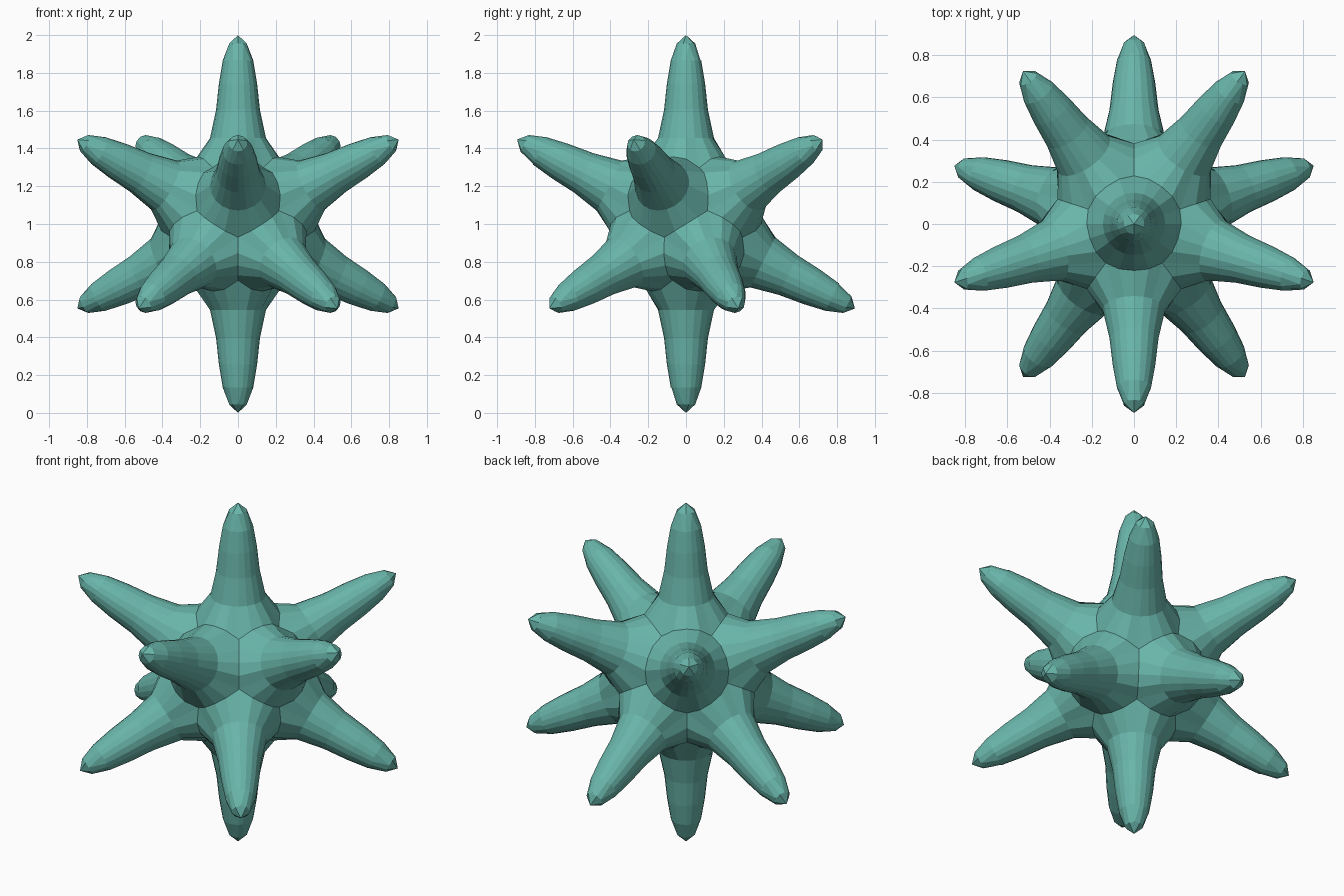
import bpy
import bmesh
from math import sin, cos, atan, radians, sqrt
from mathutils import Vector, Matrix

cube = bpy.data.objects.get("Cube")
if cube:
    bpy.data.objects.remove(cube, do_unlink=True)

SIDES = 20
GOLDEN = (1 + sqrt(5)) / 2

# Teal skin
teal = bpy.data.materials.new("teal")
teal.use_nodes = True
colour = (0.14, 0.46, 0.40, 1)
teal.diffuse_color = colour
teal.node_tree.nodes["Principled BSDF"].inputs["Base Color"].default_value = colour

# Spike axes: two poles and two staggered rings of five
tilt = atan(0.5)
axes = [Vector((0, 0, 1)), Vector((0, 0, -1))]
for i in range(5):
    a = radians(72 * i - 90)
    ring_axis = Vector((cos(tilt) * cos(a), cos(tilt) * sin(a), sin(tilt)))
    axes += [ring_axis, -ring_axis]

# Spike outline above the base: height along the axis, radius
PROFILE = [(0.455, 0.148), (0.605, 0.116), (0.745, 0.101), (0.865, 0.081)]


def polar(radius, angle, height):
    return Vector((radius * cos(angle), radius * sin(angle), height))


def add_spike(bm, axis):
    # Local x points at a neighbouring spike
    near = next(b for b in axes if 0.3 < axis.dot(b) < 0.6)
    side = (near - axis * near.dot(axis)).normalized()
    turn = Matrix((side, axis.cross(side), axis)).transposed()

    def vert(radius, angle, height):
        return bm.verts.new(turn @ polar(radius, angle, height))

    # Base edge lies on the planes midway between neighbouring spikes
    base = []
    for i in range(SIDES):
        a = radians(18 * i)
        off = radians((18 * i + 36) % 72 - 36)
        radius = 0.220 + 0.008 * (1 - cos(5 * off)) / 2
        base.append(vert(radius, a, GOLDEN * radius * cos(off)))
    rings = [base]
    for height, radius in PROFILE:
        rings.append([vert(radius, radians(18 * i), height) for i in range(SIDES)])
    for low, high in zip(rings, rings[1:]):
        for i in range(SIDES):
            j = (i + 1) % SIDES
            bm.faces.new((low[i], low[j], high[j], high[i]))

    # Rounded tip: five quads around the point, fifteen below them
    rim = rings[-1]
    cap = [vert(0.049, radians(36 * i), 0.955) for i in range(10)]
    apex = vert(0, 0, 1)
    for k in range(5):
        m, c, n = cap[2 * k], cap[2 * k + 1], cap[(2 * k + 2) % 10]
        r = [rim[(4 * k + s) % SIDES] for s in range(5)]
        bm.faces.new((apex, m, c, n))
        bm.faces.new((r[0], r[1], c, m))
        bm.faces.new((r[1], r[2], r[3], c))
        bm.faces.new((r[3], r[4], n, c))


# Spiked body, welded along the valleys
bm = bmesh.new()
for axis in axes:
    add_spike(bm, axis)
bmesh.ops.remove_doubles(bm, verts=bm.verts, dist=0.002)
bmesh.ops.recalc_face_normals(bm, faces=bm.faces)
mesh = bpy.data.meshes.new("spiked_body")
bm.to_mesh(mesh)
bm.free()
mesh.materials.append(teal)
body = bpy.data.objects.new("spiked_body", mesh)
body.location.z = 1
bpy.context.collection.objects.link(body)
